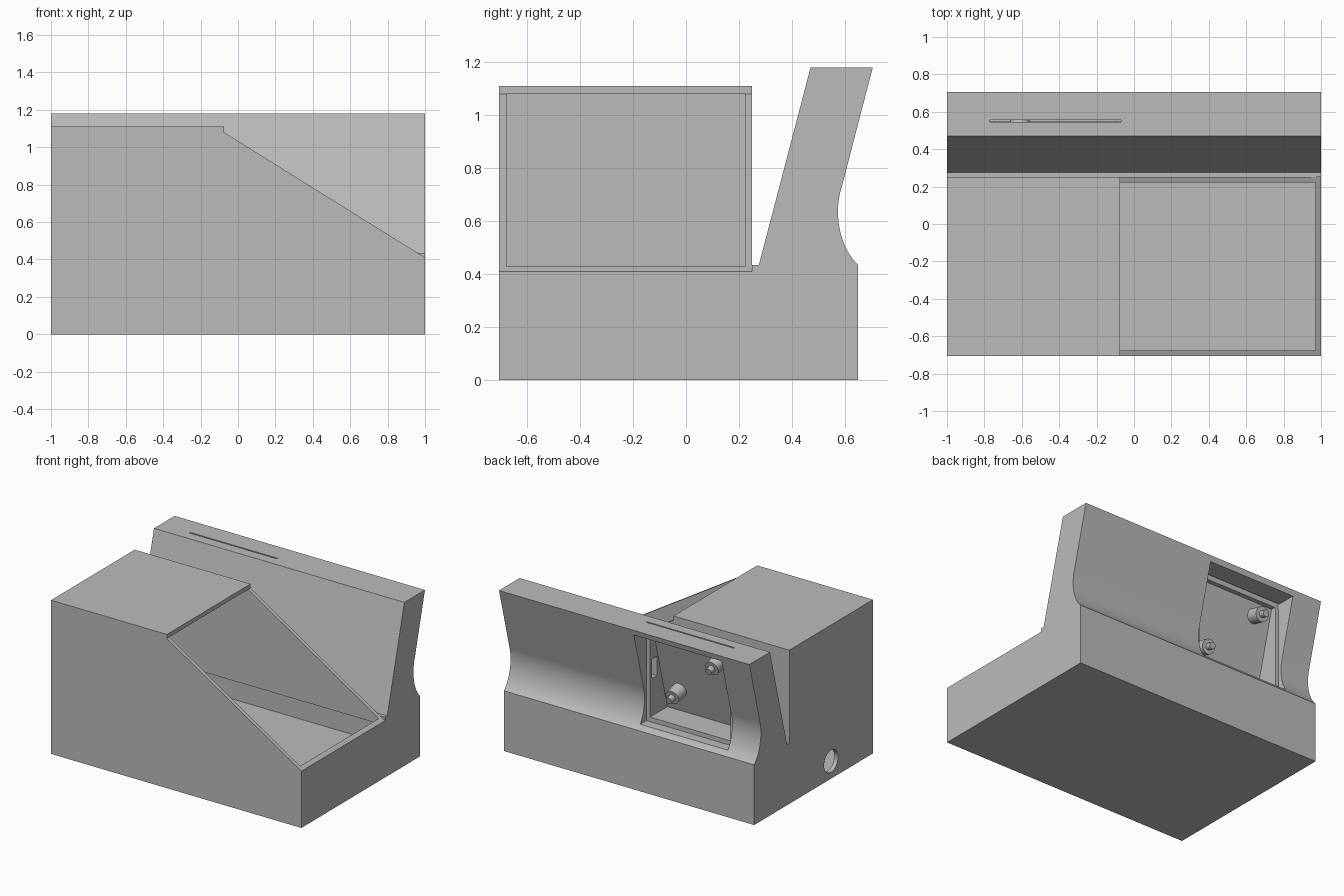
import bpy, bmesh, math
from mathutils import Vector
from mathutils.geometry import interpolate_bezier

cube = bpy.data.objects.get("Cube")
if cube:
    bpy.data.objects.remove(cube, do_unlink=True)

grey = bpy.data.materials.new("plain_grey")
grey.use_nodes = True
colour = (0.5, 0.5, 0.5, 1)
grey.diffuse_color = colour
grey.node_tree.nodes["Principled BSDF"].inputs["Base Color"].default_value = colour


def add_object(name, bm):
    bmesh.ops.recalc_face_normals(bm, faces=bm.faces)
    mesh = bpy.data.meshes.new(name)
    bm.to_mesh(mesh)
    bm.free()
    mesh.materials.append(grey)
    obj = bpy.data.objects.new(name, mesh)
    bpy.context.collection.objects.link(obj)
    return obj


def prism(name, profile, axis, start, end):
    """Extrude a closed profile along x (profile is y, z) or y (profile is x, z)."""
    bm = bmesh.new()
    place = (lambda p: (start, *p)) if axis == "x" else (lambda p: (p[0], start, p[1]))
    face = bm.faces.new([bm.verts.new(place(p)) for p in profile])
    length = end - start
    shift = Vector((length, 0, 0)) if axis == "x" else Vector((0, length, 0))
    new = bmesh.ops.extrude_face_region(bm, geom=[face])["geom"]
    moved = [v for v in new if isinstance(v, bmesh.types.BMVert)]
    bmesh.ops.translate(bm, verts=moved, vec=shift)
    return add_object(name, bm)


def box(name, x, y, z):
    corners = [(y[0], z[0]), (y[1], z[0]), (y[1], z[1]), (y[0], z[1])]
    return prism(name, corners, "x", *x)


def cylinder(name, radius, depth, centre, direction):
    bm = bmesh.new()
    bmesh.ops.create_cone(bm, cap_ends=True, segments=40, radius1=radius,
                          radius2=radius, depth=depth)
    obj = add_object(name, bm)
    obj.rotation_euler = Vector(direction).to_track_quat("Z", "Y").to_euler()
    obj.location = centre
    return obj


def activate(obj):
    bpy.ops.object.select_all(action="DESELECT")
    obj.select_set(True)
    bpy.context.view_layer.objects.active = obj


def cut(obj, *cutters):
    for cutter in cutters:
        mod = obj.modifiers.new("cut", "BOOLEAN")
        mod.operation = "DIFFERENCE"
        mod.solver = "EXACT"
        mod.object = cutter
        activate(obj)
        bpy.ops.object.modifier_apply(modifier=mod.name)
        bpy.data.objects.remove(cutter, do_unlink=True)


def smooth(obj):
    activate(obj)
    bpy.ops.object.shade_smooth_by_angle(angle=math.radians(25))
    mod = obj.modifiers.new("even_shading", "WEIGHTED_NORMAL")
    mod.keep_sharp = True


FRONT, BACK = -0.705, 0.65
INNER_X, INNER_Y = (-0.97, 0.97), (-0.677, 0.222)
LEAN = 0.262


def lean_y(z, offset=0.0):
    """Depth of the leaning front surface at a height, plus an offset behind it."""
    return 0.275 + LEAN * (z - 0.435) + offset


# Base with the leaning backrest, one side profile with a hollow curve at the back
hollow = interpolate_bezier(Vector((0.588, 0.73)), Vector((0.555, 0.63)),
                            Vector((0.58, 0.5)), Vector((BACK, 0.435)), 20)
profile = [(FRONT, 0), (FRONT, 0.41), (0.25, 0.41), (0.25, 0.435), (0.275, 0.435),
           (0.47, 1.18), (0.705, 1.18)]
profile += [tuple(p)[:2] for p in hollow] + [(BACK, 0)]
body = prism("base_and_backrest", profile, "x", -1, 1)

# Hollow base, open upwards into the hood, with a round cable hole in one side
cut(body,
    box("base_cavity", INNER_X, (INNER_Y[0], 0.62), (0.03, 0.39)),
    box("base_opening", INNER_X, INNER_Y, (0.3, 0.5)),
    cylinder("cable_hole", 0.08, 0.2, (-1, -0.227, 0.126), (1, 0, 0)))

# Back compartment: outer recess, leaning inner pocket, cover slot, side opening
low, high = 0.5, 1.11
pocket = [(lean_y(low, 0.06), low), (0.9, low), (0.9, high), (lean_y(high, 0.06), high)]
cut(body,
    box("cover_recess", (-0.77, -0.07), (0.55, 0.9), (0.468, 1.14)),
    prism("pocket", pocket, "x", -0.742, -0.098),
    box("cover_slot", (-0.77, -0.07), (0.545, 0.555), (1.1, 1.25)),
    box("wire_opening", (-0.12, 0), (0.47, 0.53), (0.77, 0.91)))
smooth(body)

# Hood with a sloping open side
hood = prism("hood", [(-1, 0.41), (1, 0.41), (-0.075, 1.08), (-0.075, 1.11), (-1, 1.11)],
             "y", FRONT, 0.25)
cut(hood, box("hood_cavity", INNER_X, INNER_Y, (0.2, 1.08)))

# Stepped mounting posts inside the compartment
normal = Vector((0, 1, -LEAN)).normalized()
for side, x, z in (("lower", -0.23, 0.675), ("upper", -0.61, 1.02)):
    foot = Vector((x, lean_y(z, 0.06), z))
    for part, radius, start, end in (("post", 0.052, -0.01, 0.09), ("pin", 0.024, 0.08, 0.13)):
        centre = foot + normal * (start + end) / 2
        smooth(cylinder(f"{side}_mounting_{part}", radius, end - start, centre, normal))
